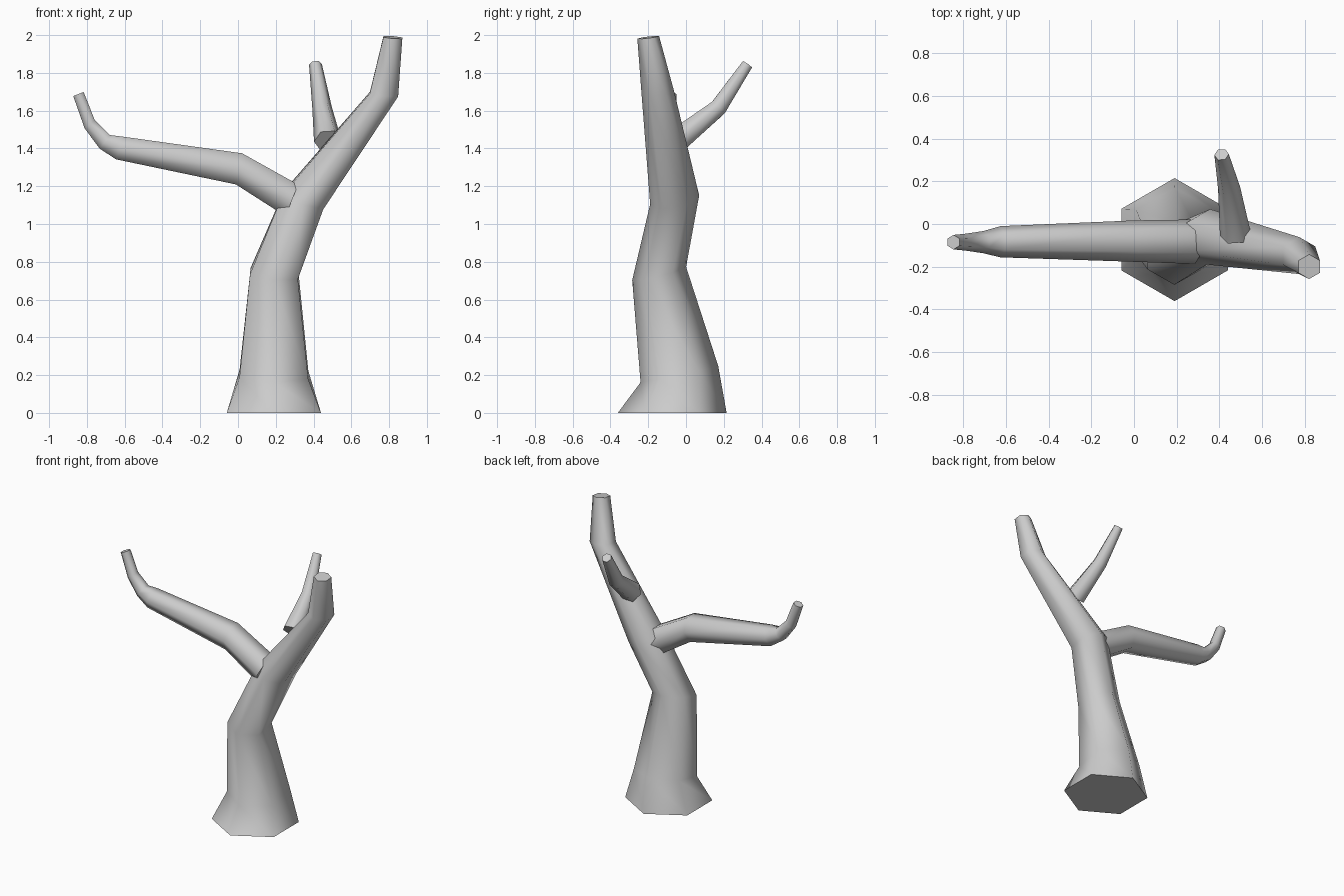
import bpy, bmesh
from mathutils import Vector

if "Cube" in bpy.data.objects:
    bpy.data.objects.remove(bpy.data.objects["Cube"])


def limb(name, rings, ref):
    """Loft a six-sided limb through rings of (centre, radius, axis)."""
    bm = bmesh.new()
    loops = []
    for centre, r, axis in rings:
        c, n, ref_v = Vector(centre), Vector(axis).normalized(), Vector(ref)
        v = (ref_v - n * ref_v.dot(n)).normalized()
        u = v.cross(n)
        hexagon = [(1, 0), (.5, .866), (-.5, .866), (-1, 0), (-.5, -.866), (.5, -.866)]
        loops.append([bm.verts.new(c + r * (a * v + b * u)) for a, b in hexagon])
    for lo, hi in zip(loops, loops[1:]):
        for i in range(6):
            j = (i + 1) % 6
            bm.faces.new((lo[i], lo[j], hi[j], hi[i])).smooth = True
    # flat sawn ends
    bm.faces.new(loops[0][::-1])
    bm.faces.new(loops[-1])
    bmesh.ops.recalc_face_normals(bm, faces=bm.faces)
    mesh = bpy.data.meshes.new(name)
    bm.to_mesh(mesh)
    bm.free()
    obj = bpy.data.objects.new(name, mesh)
    bpy.context.collection.objects.link(obj)
    return obj


# trunk with flared foot, bending to the right
limb("trunk", [
    ((.19, -.073, 0), .288, (0, 0, 1)),
    ((.19, -.035, .205), .21, (.02, -.21, 1)),
    ((.192, -.142, .738), .147, (.1, -.25, 1)),
    ((.348, -.06, 1.128), .132, (.36, -.2, 1)),
    ((.773, -.148, 1.687), .087, (.1, -.12, 1)),
    ((.82, -.2, 1.988), .058, (.08, -.12, 1)),
], (0, 1, 0))

# long left branch with upturned tip
limb("left_branch", [
    ((.285, -.083, 1.125), .104, (-1, 0, .4)),
    ((.005, -.08, 1.292), .097, (-1, 0, .2)),
    ((-.625, -.083, 1.402), .073, (-1, 0, .35)),
    ((-.705, -.085, 1.435), .052, (-.8, 0, .6)),
    ((-.785, -.085, 1.528), .04, (-.65, 0, .8)),
    ((-.845, -.085, 1.688), .034, (-.4, 0, 1)),
], (0, 1, 0))

# short branch at the back
limb("back_branch", [
    ((.475, -.05, 1.44), .073, (-.1, .79, .61)),
    ((.445, .17, 1.615), .052, (-.15, .66, .75)),
    ((.41, .325, 1.845), .034, (-.1, .57, .8)),
], (1, 0, 0))
